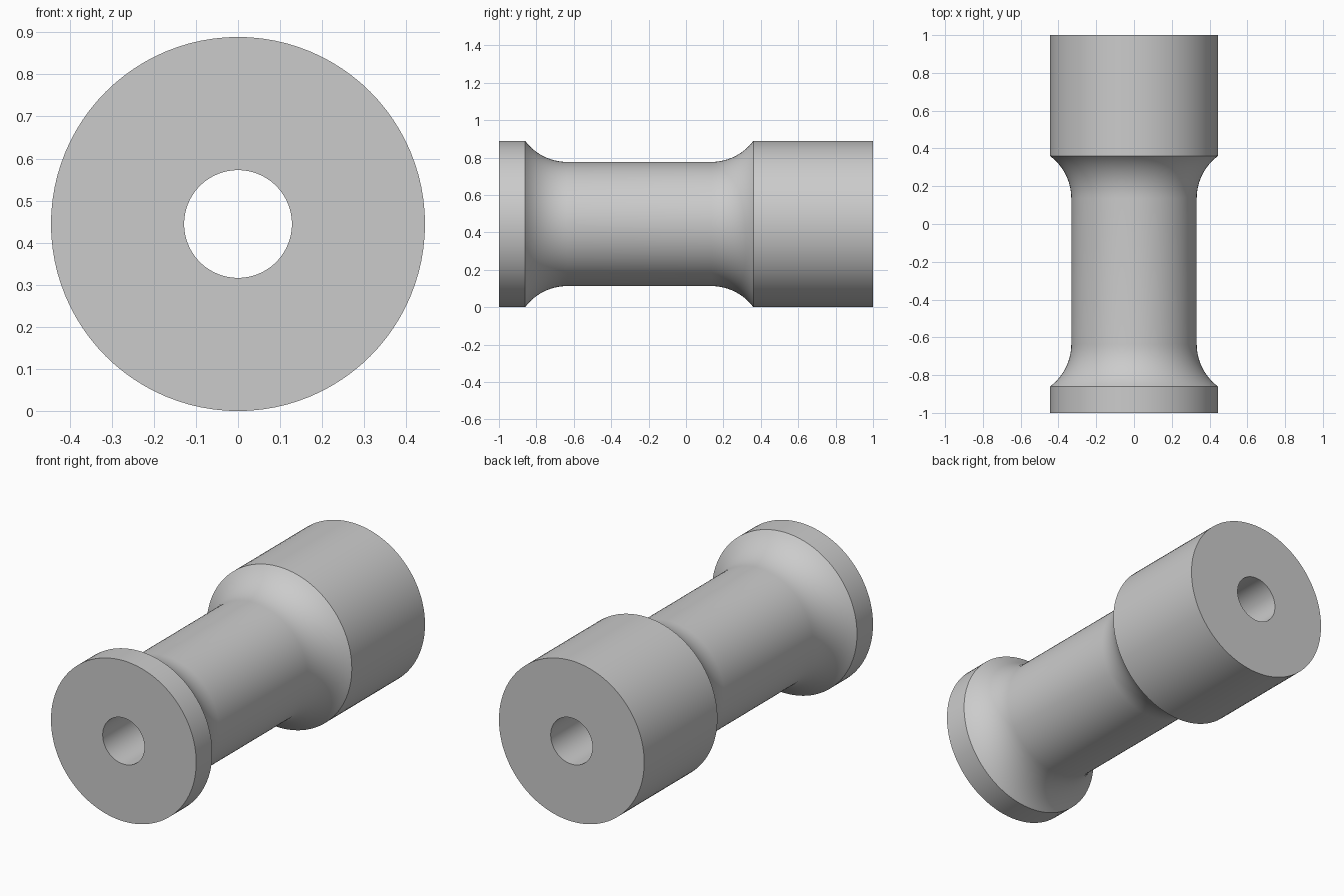
import bpy, bmesh, math
from mathutils import Vector, Matrix

cube = bpy.data.objects.get("Cube")
if cube:
    bpy.data.objects.remove(cube, do_unlink=True)

SEGMENTS = 96
RIM, SHAFT, BORE = 0.4445, 0.332, 0.128   # radii
FILLET = 0.28                             # fillet arc radius
FRONT_EDGE, BACK_EDGE = -0.86, 0.36       # inner edges of the two collars
STEPS = 12

# Fillet arc, tangent to the shaft and ending at the collar rim
sweep = math.acos(1 - (RIM - SHAFT) / FILLET)
run = FILLET * math.sin(sweep)


def fillet(edge, direction):
    """Points from the collar edge down to the shaft."""
    points = []
    for i in range(STEPS + 1):
        a = sweep * (1 - i / STEPS)
        y = edge + direction * (run - FILLET * math.sin(a))
        points.append((SHAFT + FILLET * (1 - math.cos(a)), y))
    return points


# Closed half section: bore, front collar, shaft, back collar
profile = [(BORE, -1), (RIM, -1)]
profile += fillet(FRONT_EDGE, 1)
profile += fillet(BACK_EDGE, -1)[::-1]
profile += [(RIM, 1), (BORE, 1)]

# Turn the section around the y axis
bm = bmesh.new()
verts = [bm.verts.new((r, y, 0)) for r, y in profile]
edges = [bm.edges.new((v, verts[(i + 1) % len(verts)])) for i, v in enumerate(verts)]
bmesh.ops.spin(bm, geom=verts + edges, cent=Vector(), axis=Vector((0, 1, 0)),
               angle=math.tau, steps=SEGMENTS, use_merge=True)
bmesh.ops.remove_doubles(bm, verts=bm.verts[:], dist=0.0001)
bmesh.ops.recalc_face_normals(bm, faces=bm.faces[:])
bmesh.ops.transform(bm, matrix=Matrix.Translation((0, 0, RIM)), verts=bm.verts[:])

mesh = bpy.data.meshes.new("spool_body")
bm.to_mesh(mesh)
bm.free()
body = bpy.data.objects.new("spool_body", mesh)
bpy.context.collection.objects.link(body)

# Plain grey finish
grey = bpy.data.materials.new("light_grey")
grey.use_nodes = True
colour = (0.6, 0.6, 0.6, 1)
grey.diffuse_color = colour
grey.node_tree.nodes["Principled BSDF"].inputs["Base Color"].default_value = colour
mesh.materials.append(grey)

# Smooth curves, sharp rims
bpy.ops.object.select_all(action="DESELECT")
body.select_set(True)
bpy.context.view_layer.objects.active = body
bpy.ops.object.shade_smooth_by_angle(angle=math.radians(30))
